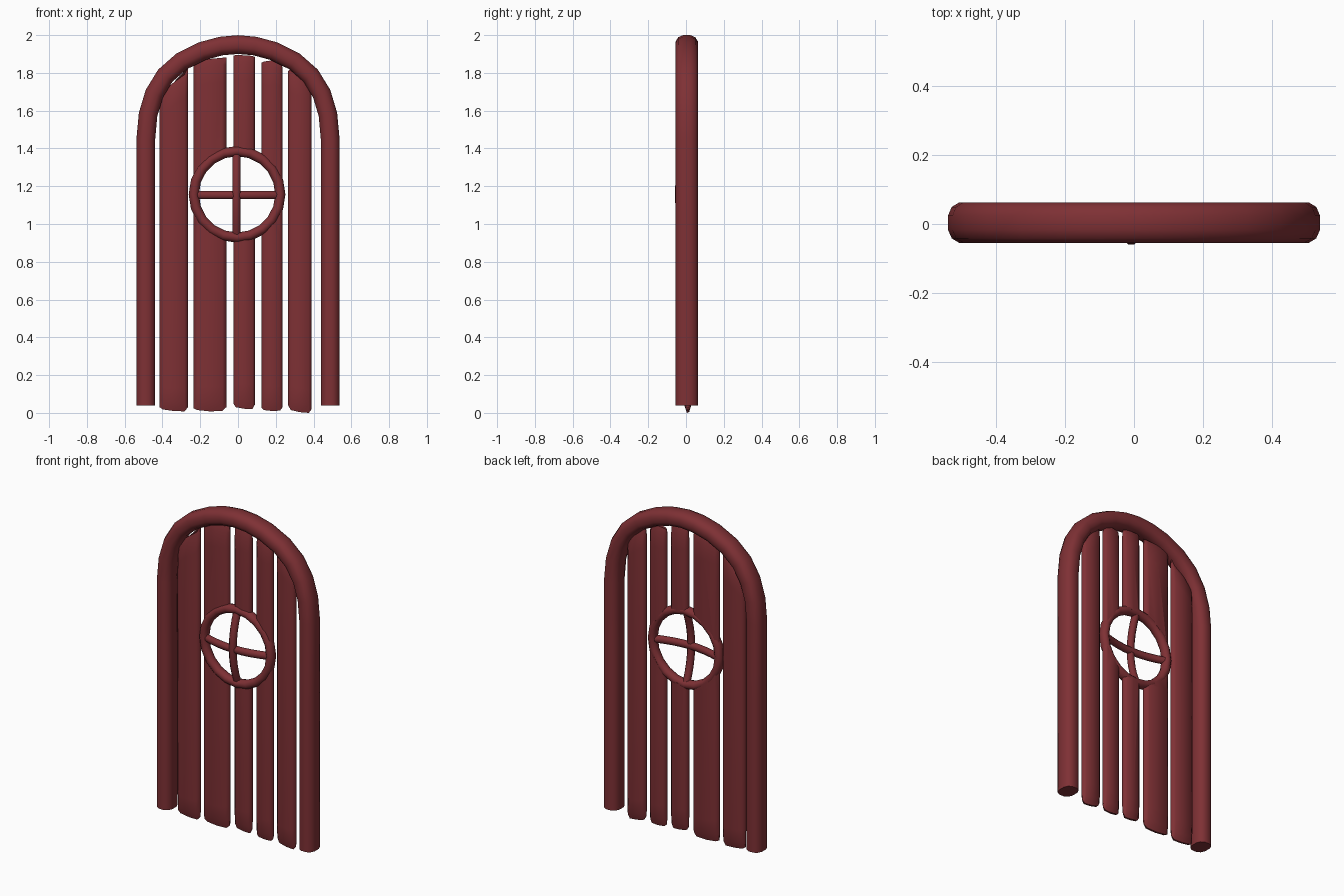
import bpy, bmesh
from math import sin, cos, pi, radians
from mathutils import Vector

if "Cube" in bpy.data.objects:
    bpy.data.objects.remove(bpy.data.objects["Cube"])

red = bpy.data.materials.new("red_wood")
red.diffuse_color = (0.21, 0.03, 0.035, 1)
red.use_nodes = True
red.node_tree.nodes["Principled BSDF"].inputs["Base Color"].default_value = red.diffuse_color
WIN_X, WIN_Z = -0.005, 1.157


def finish(name, bm, smooth=50):
    bmesh.ops.recalc_face_normals(bm, faces=bm.faces)
    me = bpy.data.meshes.new(name)
    bm.to_mesh(me)
    bm.free()
    me.materials.append(red)
    ob = bpy.data.objects.new(name, me)
    bpy.context.collection.objects.link(ob)
    bpy.ops.object.select_all(action='DESELECT')
    ob.select_set(True)
    bpy.context.view_layer.objects.active = ob
    bpy.ops.object.shade_smooth_by_angle(angle=radians(smooth))
    return ob


def loft(bm, rings, closed=False):
    """Skin a list of vertex-position rings; cap the ends unless closed."""
    vs = [[bm.verts.new(p) for p in r] for r in rings]
    n, m = len(vs), len(vs[0])
    for i in range(n if closed else n - 1):
        a, b = vs[i], vs[(i + 1) % n]
        for j in range(m):
            k = (j + 1) % m
            bm.faces.new((a[j], a[k], b[k], b[j]))
    if not closed:
        bm.faces.new(vs[0])
        bm.faces.new(vs[-1])


def sweep(name, pts, normal, rn, rb, sides=12, power=1.0, closed=False):
    """Sweep a rounded section along a planar path; rn is the radius along the plane normal."""
    pts = [Vector(p) for p in pts]
    nrm = Vector(normal)
    n = len(pts)
    rings = []
    for i, p in enumerate(pts):
        prev = pts[i - 1] if closed or i > 0 else p
        nxt = pts[(i + 1) % n] if closed or i < n - 1 else p
        side = (nxt - prev).normalized().cross(nrm)
        ring = []
        for j in range(sides):
            a = 2 * pi * (j + 0.5) / sides
            c, s = cos(a), sin(a)
            c = abs(c) ** power * (1 if c > 0 else -1)
            s = abs(s) ** power * (1 if s > 0 else -1)
            ring.append(p + nrm * c * rn + side * s * rb)
        rings.append(ring)
    bm = bmesh.new()
    loft(bm, rings, closed)
    return finish(name, bm)


# Arched frame
half = [(0.488, 0.04), (0.488, 1.0), (0.488, 1.45), (0.476, 1.58), (0.443, 1.69),
        (0.385, 1.785), (0.30, 1.86), (0.19, 1.915), (0.09, 1.942)]
path = [(-x, 0.004, z) for x, z in half] + [(0, 0.004, 1.95)] + [(x, 0.004, z) for x, z in reversed(half)]
sweep("arch_frame", path, (0, 1, 0), 0.06, 0.051, power=0.8)

# Window cutter for the planks
bpy.ops.mesh.primitive_cylinder_add(vertices=32, radius=0.226, depth=0.5,
                                    location=(WIN_X, 0, WIN_Z), rotation=(pi / 2, 0, 0))
cutter = bpy.context.object
cutter.name = "window_cutter"
cutter.hide_render = True

# Planks: left x, right x, bottom z and top z at five positions across the width
planks = [
    (-0.415, -0.265, (0.03, 0.018, 0.01, 0.008, 0.03), (1.64, 1.70, 1.75, 1.79, 1.83)),
    (-0.236, -0.062, (0.025, 0.015, 0.008, 0.01, 0.03), (1.86, 1.868, 1.874, 1.88, 1.882)),
    (-0.025, 0.09, (0.05, 0.03, 0.022, 0.02, 0.045), (1.89, 1.895, 1.893, 1.89, 1.884)),
    (0.124, 0.236, (0.028, 0.015, 0.01, 0.012, 0.03), (1.853, 1.86, 1.866, 1.862, 1.83)),
    (0.265, 0.39, (0.04, 0.015, 0.004, 0.0, 0.02), (1.81, 1.825, 1.80, 1.75, 1.69)),
]
thick = (0.007, 0.021, 0.025, 0.021, 0.007)
rows = [(0, 0.25), (0.025, 0.85), (0.07, 1), (0.5, 1), (0.93, 1), (0.98, 0.85), (1, 0.35)]
for i, (x0, x1, bot, top) in enumerate(planks):
    rings = []
    for v, taper in rows:
        front, back = [], []
        for k in range(5):
            x = x0 + (x1 - x0) * (0, 0.12, 0.5, 0.88, 1)[k]
            z = bot[k] + (top[k] - bot[k]) * v
            t = thick[k] * taper
            front.append((x, 0.01 - t, z))
            back.append((x, 0.01 + t, z))
        rings.append(front + back[::-1])
    bm = bmesh.new()
    loft(bm, rings)
    ob = finish(f"plank_{i + 1}", bm, 60)
    if i in (1, 2, 3):
        mod = ob.modifiers.new("window_hole", 'BOOLEAN')
        mod.object = cutter
        mod.operation = 'DIFFERENCE'
        mod.solver = 'EXACT'
        bpy.ops.object.modifier_apply(modifier=mod.name)
bpy.data.objects.remove(cutter)

# Round window rim
rim = [(WIN_X + 0.229 * cos(2 * pi * k / 20), 0.005, WIN_Z + 0.229 * sin(2 * pi * k / 20)) for k in range(20)]
sweep("window_rim", rim, (0, 1, 0), 0.03, 0.027, sides=10, closed=True)

# Window crossbars, bowed forward
steps = [-1 + k / 4 for k in range(9)]
sweep("window_bar_vertical",
      [(WIN_X - 0.003, 0.008 - 0.048 * (1 - s * s), WIN_Z + 0.222 * s) for s in steps],
      (1, 0, 0), 0.023, 0.021, sides=8)
sweep("window_bar_horizontal",
      [(WIN_X + 0.222 * s, 0.008 - 0.042 * (1 - s * s), WIN_Z - 0.004) for s in steps],
      (0, 0, 1), 0.023, 0.02, sides=8)
